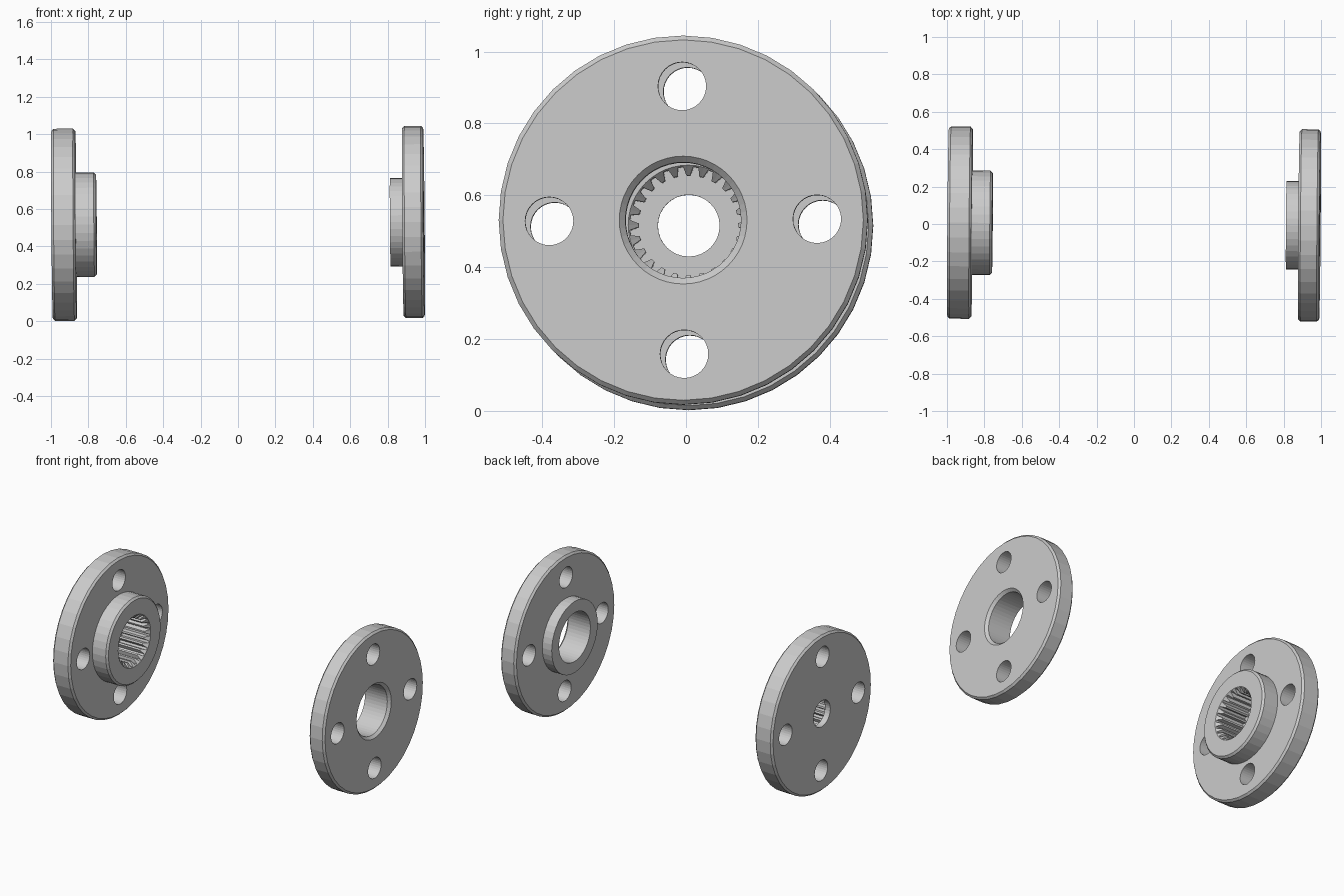
import bpy, bmesh, math
from mathutils import Vector

if "Cube" in bpy.data.objects:
    bpy.data.objects.remove(bpy.data.objects["Cube"])

steel = bpy.data.materials.new("light_grey_steel")
steel.diffuse_color = (0.6, 0.6, 0.6, 1)
steel.use_nodes = True
steel.node_tree.nodes["Principled BSDF"].inputs["Base Color"].default_value = steel.diffuse_color

# Both flanges share one slightly tilted axis
AXIS_CENTRE = Vector((0, 0, 0.523))
AXIS_TURN = Vector((1, -0.008, 0.008)).to_track_quat('X', 'Z')


def loft(name, sections):
    """Closed solid through rings; each section is (x, [(y, z), ...])."""
    bm = bmesh.new()
    rings = [[bm.verts.new((x, y, z)) for y, z in pts] for x, pts in sections]
    n = len(rings[0])
    for a, b in zip(rings, rings[1:]):
        for i in range(n):
            j = (i + 1) % n
            bm.faces.new((a[i], a[j], b[j], b[i]))
    bm.faces.new(rings[0])
    bm.faces.new(rings[-1])
    bmesh.ops.recalc_face_normals(bm, faces=bm.faces)
    mesh = bpy.data.meshes.new(name)
    bm.to_mesh(mesh)
    bm.free()
    mesh.materials.append(steel)
    ob = bpy.data.objects.new(name, mesh)
    bpy.context.collection.objects.link(ob)
    return ob


def circle(r, n, cy=0, cz=0):
    return [(cy + r * math.cos(2 * math.pi * i / n),
             cz + r * math.sin(2 * math.pi * i / n)) for i in range(n)]


def lathe(name, profile, n=40, cy=0, cz=0):
    return loft(name, [(x, circle(r, n, cy, cz)) for x, r in profile])


def spline_outline(teeth, tip, root):
    pts = []
    for k in range(teeth):
        for deg, r in ((-5, root), (-2.2, tip), (2.2, tip), (5, root)):
            a = math.radians(90 + k * 360 / teeth + deg)
            pts.append((r * math.cos(a), r * math.sin(a)))
    return pts


def bolt_cutters(x0, x1):
    return [lathe("bolt_cutter", [(x0, 0.067), (x1, 0.067)], 32,
                  0.373 * math.cos(k * math.pi / 2 + 0.008),
                  0.373 * math.sin(k * math.pi / 2 + 0.008)) for k in range(4)]


def finish(ob, cutters):
    """Cut the holes, remove the cutters, place the part on the axis."""
    for c in cutters:
        m = ob.modifiers.new("cut", 'BOOLEAN')
        m.operation, m.solver, m.object = 'DIFFERENCE', 'EXACT', c
    bpy.context.view_layer.update()
    dg = bpy.context.evaluated_depsgraph_get()
    mesh = bpy.data.meshes.new_from_object(ob.evaluated_get(dg))
    ob.modifiers.clear()
    ob.data = mesh
    for c in cutters:
        bpy.data.objects.remove(c)
    ob.rotation_mode = 'QUATERNION'
    ob.rotation_quaternion = AXIS_TURN
    ob.location = AXIS_CENTRE


R, C = 0.514, 0.012   # disc radius, edge chamfer

# Left flange: thick disc, hub with splined blind bore and small through hole
left = lathe("splined_flange", [
    (-0.994, R - C), (-0.994 + C, R), (-0.866 - C, R), (-0.866, R - C),
    (-0.866, 0.279), (-0.757 - C, 0.279), (-0.757, 0.279 - C)])
outline = spline_outline(24, 0.139, 0.163)
finish(left, bolt_cutters(-1.1, -0.7) + [
    loft("spline_cutter", [(-0.955, outline), (-0.7, outline)]),
    lathe("mouth_cutter", [(-0.787, 0.137), (-0.737, 0.187)], 48),
    lathe("centre_cutter", [(-1.1, 0.086), (-0.9, 0.086)], 32)])

# Right flange: thinner disc, shorter hub, plain bore chamfered at the outer face
right = lathe("plain_flange", [
    (0.814, 0.236), (0.882, 0.236), (0.882, R - C), (0.882 + C, R),
    (0.994 - C, R), (0.994, R - C)])
finish(right, bolt_cutters(0.75, 1.1) + [
    lathe("bore_cutter", [(0.7, 0.161), (0.977, 0.161), (1.014, 0.198)], 48)])
